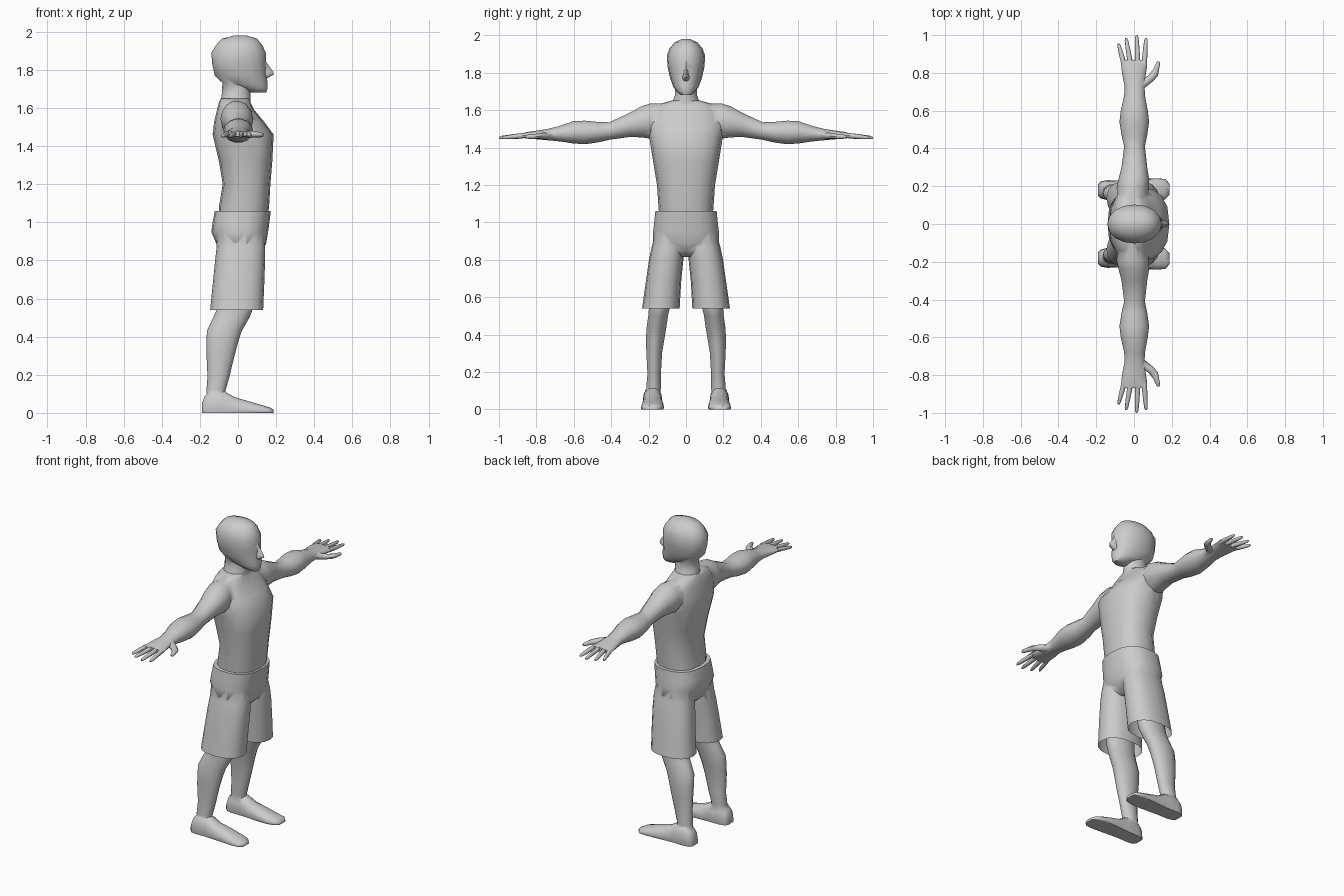
import bpy, bmesh, math


def loft(name, axis, rows, n=14, box=1.0, floor=None):
    """Closed skin through oval rings: (position, a0, a1, b0, b1) across the given axis."""
    bm = bmesh.new()
    rings = []
    for t, a0, a1, b0, b1 in rows:
        ring = []
        for i in range(n):
            ang = 2 * math.pi * i / n
            c, s = math.cos(ang), math.sin(ang)
            a = (a0 + a1) / 2 + (a1 - a0) / 2 * math.copysign(abs(c) ** box, c)
            b = (b0 + b1) / 2 + (b1 - b0) / 2 * math.copysign(abs(s) ** box, s)
            co = {"x": (t, a, b), "y": (a, t, b), "z": (a, b, t)}[axis]
            if floor is not None:
                co = (co[0], co[1], max(co[2], floor + 0.0005 * abs(s)))
            ring.append(bm.verts.new(co))
        rings.append(ring)
    for r, q in zip(rings, rings[1:]):
        for i in range(n):
            j = (i + 1) % n
            bm.faces.new((r[i], r[j], q[j], q[i]))
    bm.faces.new(rings[0])
    bm.faces.new(rings[-1])
    bmesh.ops.recalc_face_normals(bm, faces=bm.faces)
    me = bpy.data.meshes.new(name)
    bm.to_mesh(me)
    bm.free()
    ob = bpy.data.objects.new(name, me)
    bpy.context.collection.objects.link(ob)
    return ob


def apply_mod(ob, mod):
    bpy.context.view_layer.objects.active = ob
    bpy.ops.object.modifier_apply(modifier=mod.name)


def union(ob, *others):
    for o in others:
        m = ob.modifiers.new("union", "BOOLEAN")
        m.operation, m.solver, m.object = "UNION", "EXACT", o
        apply_mod(ob, m)
        bpy.data.objects.remove(o)
    return ob


def mirror(ob):
    m = ob.modifiers.new("mirror", "MIRROR")
    m.use_axis = (False, True, False)
    m.use_mirror_merge = False
    apply_mod(ob, m)
    return ob


def smooth(ob, deg=60):
    bpy.ops.object.select_all(action="DESELECT")
    ob.select_set(True)
    bpy.context.view_layer.objects.active = ob
    bpy.ops.object.shade_smooth_by_angle(angle=math.radians(deg))


def sym(rows):
    return [(z, x0, x1, -w, w) for z, x0, x1, w in rows]


# torso, neck, head and nose
body = loft("body", "z", sym([
    (1.00, -.10, .15, .14), (1.08, -.10, .163, .147), (1.2, -.08, .17, .155),
    (1.32, -.10, .18, .175), (1.46, -.133, .187, .197), (1.53, -.125, .135, .20),
    (1.59, -.11, .085, .19), (1.63, -.10, .065, .15), (1.65, -.09, .06, .08)]), n=16, box=.82)
neck = loft("neck", "z", sym([
    (1.58, -.10, .06, .09), (1.65, -.088, .066, .072), (1.68, -.084, .066, .06),
    (1.78, -.08, .07, .058)]))
head = loft("head", "z", sym([
    (1.68, .06, .148, .028), (1.70, .02, .155, .05), (1.725, -.075, .156, .068),
    (1.77, -.122, .15, .085), (1.83, -.135, .147, .098), (1.89, -.14, .146, .103),
    (1.93, -.115, .127, .088), (1.963, -.085, .10, .06), (1.98, -.02, .045, .02)]), n=16, box=.95)
nose = loft("nose", "z", sym([
    (1.755, .10, .152, .018), (1.775, .10, .187, .02), (1.79, .10, .185, .014),
    (1.84, .10, .149, .008)]), n=8)

# arm with palm, thumb and fingers
arm = loft("arm", "y", [
    (.08, -.08, .055, 1.47, 1.635), (.19, -.092, .08, 1.445, 1.638),
    (.24, -.082, .08, 1.452, 1.622), (.30, -.066, .07, 1.455, 1.588),
    (.41, -.052, .058, 1.44, 1.536), (.47, -.066, .07, 1.426, 1.538),
    (.54, -.077, .08, 1.416, 1.545), (.60, -.07, .073, 1.42, 1.543),
    (.68, -.052, .058, 1.432, 1.515), (.73, -.05, .056, 1.437, 1.502),
    (.79, -.062, .062, 1.443, 1.492), (.84, -.068, .07, 1.446, 1.485),
    (.868, -.066, .07, 1.45, 1.478)])
digits = [loft("thumb", "y", [
    (.715, .0, .05, 1.445, 1.485), (.755, .02, .10, 1.443, 1.482), (.785, .075, .127, 1.445, 1.475),
    (.82, .103, .133, 1.445, 1.472), (.85, .116, .138, 1.448, 1.468), (.86, .122, .134, 1.453, 1.463)], n=8)]
for x, tx, ty in [(-.053, -.082, .955), (-.018, -.042, .985), (.02, .014, 1.0), (.054, .064, .985)]:
    rows = []
    for f, r in [(0, .014), (.3, .0135), (.6, .012), (.92, .009), (1, .004)]:
        cx, cz = x + (tx - x) * f, 1.466 - .014 * f
        rows.append((.845 + (ty - .845) * f, cx - r, cx + r, cz - r, cz + r))
    digits.append(loft("finger", "y", rows, n=8))
union(arm, *digits)
union(body, neck, head, nose, mirror(arm))
smooth(body)

# legs with feet
legs = loft("legs", "z", [
    (.03, -.16, -.07, .14, .215), (.12, -.165, -.065, .133, .213), (.19, -.16, -.045, .133, .207),
    (.30, -.165, -.018, .127, .213), (.37, -.166, .0, .115, .215), (.43, -.163, .02, .105, .213),
    (.50, -.13, .06, .095, .203), (.54, -.112, .076, .085, .20), (.68, -.10, .09, .07, .19)])
foot = loft("foot", "x", [
    (-.19, .15, .21, -.02, .05), (-.175, .135, .226, -.05, .09), (-.14, .126, .232, -.06, .125),
    (-.07, .126, .23, -.06, .115), (-.02, .123, .233, -.06, .085), (.05, .118, .238, -.04, .064),
    (.12, .118, .242, -.03, .043), (.165, .13, .238, -.02, .03), (.187, .155, .215, -.01, .018)],
    box=.85, floor=0)
union(legs, foot)
mirror(legs)
smooth(legs)

# shorts: pelvis plus two open trouser legs
shorts = loft("shorts", "z", sym([
    (.815, -.06, .09, .05), (.85, -.10, .13, .13), (.89, -.115, .148, .178),
    (.95, -.14, .158, .178), (1.0, -.133, .165, .172), (1.06, -.122, .172, .166)]), n=18, box=.8)
leg = loft("shorts_leg", "z", [
    (.54, -.146, .132, .034, .235), (.68, -.132, .138, .026, .215), (.80, -.12, .142, .014, .198),
    (.87, -.112, .142, .01, .183), (.96, -.11, .13, .02, .16)], n=16, box=.85)
union(shorts, mirror(leg))
bm = bmesh.new()
bm.from_mesh(shorts.data)
hem = [f for f in bm.faces if all(v.co.z < .545 for v in f.verts)]
bmesh.ops.delete(bm, geom=hem, context="FACES_ONLY")
bm.to_mesh(shorts.data)
bm.free()
smooth(shorts)
